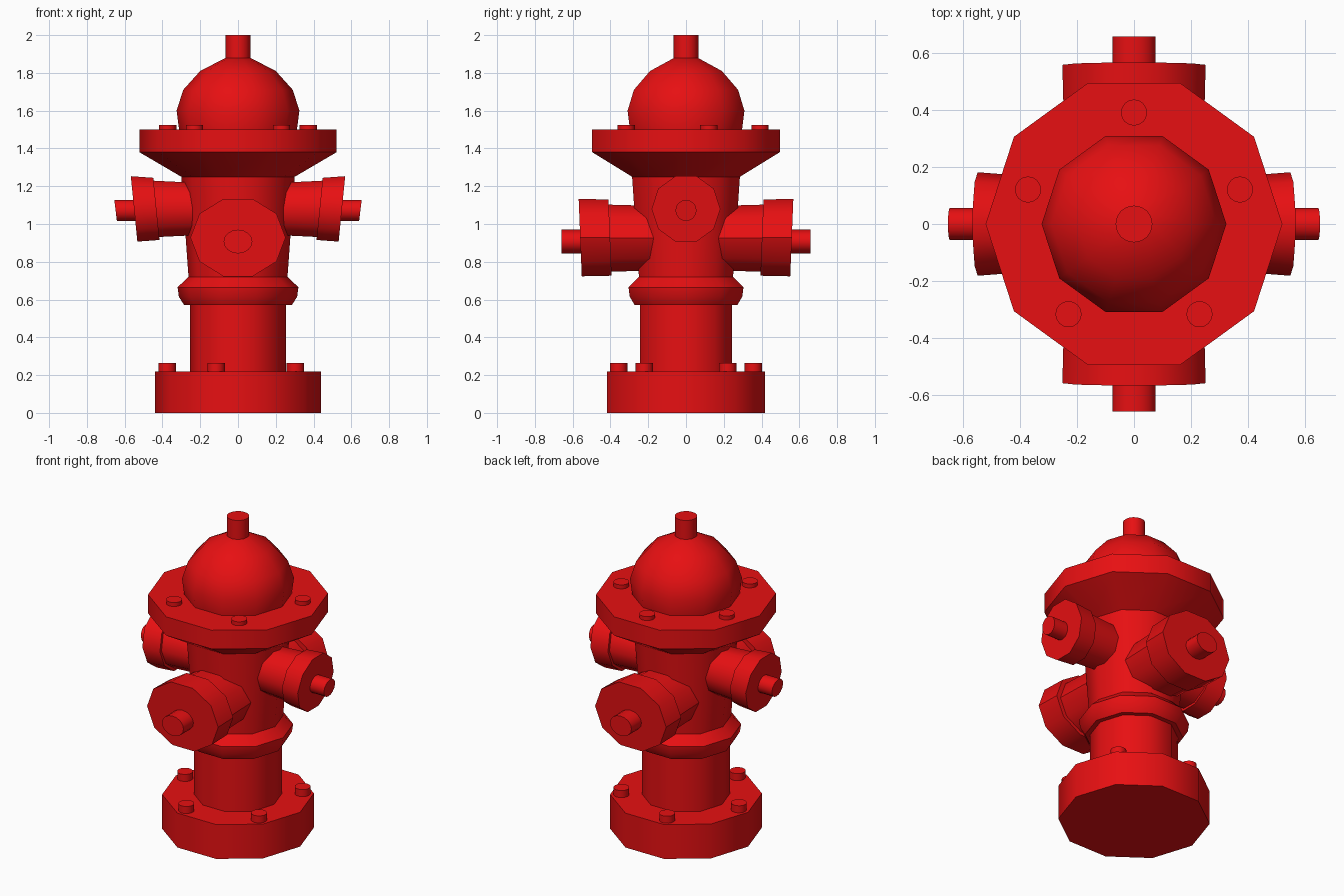
import bpy, bmesh, math
from math import sin, cos, pi, radians

if "Cube" in bpy.data.objects:
    bpy.data.objects.remove(bpy.data.objects["Cube"])

red = bpy.data.materials.new("hydrant_red")
red.diffuse_color = (0.8, 0.005, 0.006, 1)
red.use_nodes = True
red.node_tree.nodes["Principled BSDF"].inputs["Base Color"].default_value = red.diffuse_color


def loft(name, rings, cap_start=True, cap_end=True):
    """Skin a list of rings (lists of points) into one object."""
    bm = bmesh.new()
    rows = [[bm.verts.new(p) for p in ring] for ring in rings]
    n = len(rows[0])
    for a, b in zip(rows, rows[1:]):
        for i in range(n):
            j = (i + 1) % n
            bm.faces.new((a[i], a[j], b[j], b[i]))
    if cap_start:
        bm.faces.new(rows[0][::-1])
    if cap_end:
        bm.faces.new(rows[-1])
    bmesh.ops.recalc_face_normals(bm, faces=bm.faces)
    me = bpy.data.meshes.new(name)
    bm.to_mesh(me)
    bm.free()
    me.materials.append(red)
    ob = bpy.data.objects.new(name, me)
    bpy.context.collection.objects.link(ob)
    bpy.ops.object.select_all(action='DESELECT')
    bpy.context.view_layer.objects.active = ob
    ob.select_set(True)
    bpy.ops.object.shade_smooth_by_angle(angle=radians(40))
    return ob


def lathe(name, profile, n=10, x=0, y=0, **caps):
    """Turn (radius, z) pairs around a vertical axis."""
    loft(name, [[(x + r * cos(2 * pi * i / n), y + r * sin(2 * pi * i / n), z)
                 for i in range(n)] for r, z in profile], **caps)


def outlet(name, profile, heading, zc, squash, slant, n=10):
    """Sideways spout from (distance, radius, centre shift) with slightly slanted faces."""
    c, s = cos(heading), sin(heading)
    rings = []
    for d, r, dz in profile:
        ring = []
        for i in range(n):
            a = 2 * pi * i / n
            u, v = r * cos(a), r * squash * sin(a)
            out = d + slant * v
            ring.append((out * c - u * s, out * s + u * c, zc + dz + v))
        rings.append(ring)
    loft(name, rings)


# Turned main body
lathe("base_flange", [(0.44, 0), (0.44, 0.22)])
lathe("lower_barrel", [(0.255, 0.22), (0.255, 0.57)], cap_start=False, cap_end=False)
lathe("collar", [(0.255, 0.57), (0.285, 0.57), (0.313, 0.615), (0.32, 0.665), (0.262, 0.72)],
      cap_start=False, cap_end=False)
lathe("upper_barrel", [(0.262, 0.72), (0.30, 1.25)], cap_start=False, cap_end=False)
lathe("top_flange", [(0.30, 1.25), (0.522, 1.38), (0.522, 1.50)], cap_start=False)
lathe("dome", [(0.312, 1.50), (0.325, 1.60), (0.29, 1.71), (0.20, 1.81), (0.065, 1.88)],
      cap_start=False)
lathe("top_nut", [(0.065, 1.87), (0.065, 2.0)], n=16, cap_start=False)

# Bolts on both flanges
for k in range(5):
    a = radians(90 + 72 * k)
    lathe(f"top_bolt_{k}", [(0.046, 1.49), (0.046, 1.525)], 16, 0.392 * cos(a), 0.392 * sin(a))
    a = radians(180 + 72 * k)
    lathe(f"base_bolt_{k}", [(0.046, 0.21), (0.046, 0.265)], 16, 0.375 * cos(a), 0.375 * sin(a))

# Small outlets left and right
for side, h in (("right", 0), ("left", pi)):
    outlet(side + "_pipe", [(0.15, 0.142, 0), (0.44, 0.157, 0)], h, 1.08, 1, 0.06)
    outlet(side + "_cap", [(0.432, 0.173, 0), (0.55, 0.182, 0)], h, 1.08, 1, 0.1)
    outlet(side + "_nut", [(0.53, 0.056, 0), (0.648, 0.056, 0)], h, 1.072, 1, 0.12, 16)

# Large, slightly flattened outlets front and back
for side, h in (("front", -pi / 2), ("back", pi / 2)):
    outlet(side + "_pipe", [(0.12, 0.21, 0), (0.42, 0.22, 0)], h, 0.925, 0.85, 0.02)
    outlet(side + "_cap", [(0.402, 0.248, 0), (0.56, 0.252, 0)], h, 0.928, 0.855, 0.04)
    outlet(side + "_nut", [(0.54, 0.076, 0), (0.66, 0.076, 0)], h, 0.907, 0.83, 0, 16)
